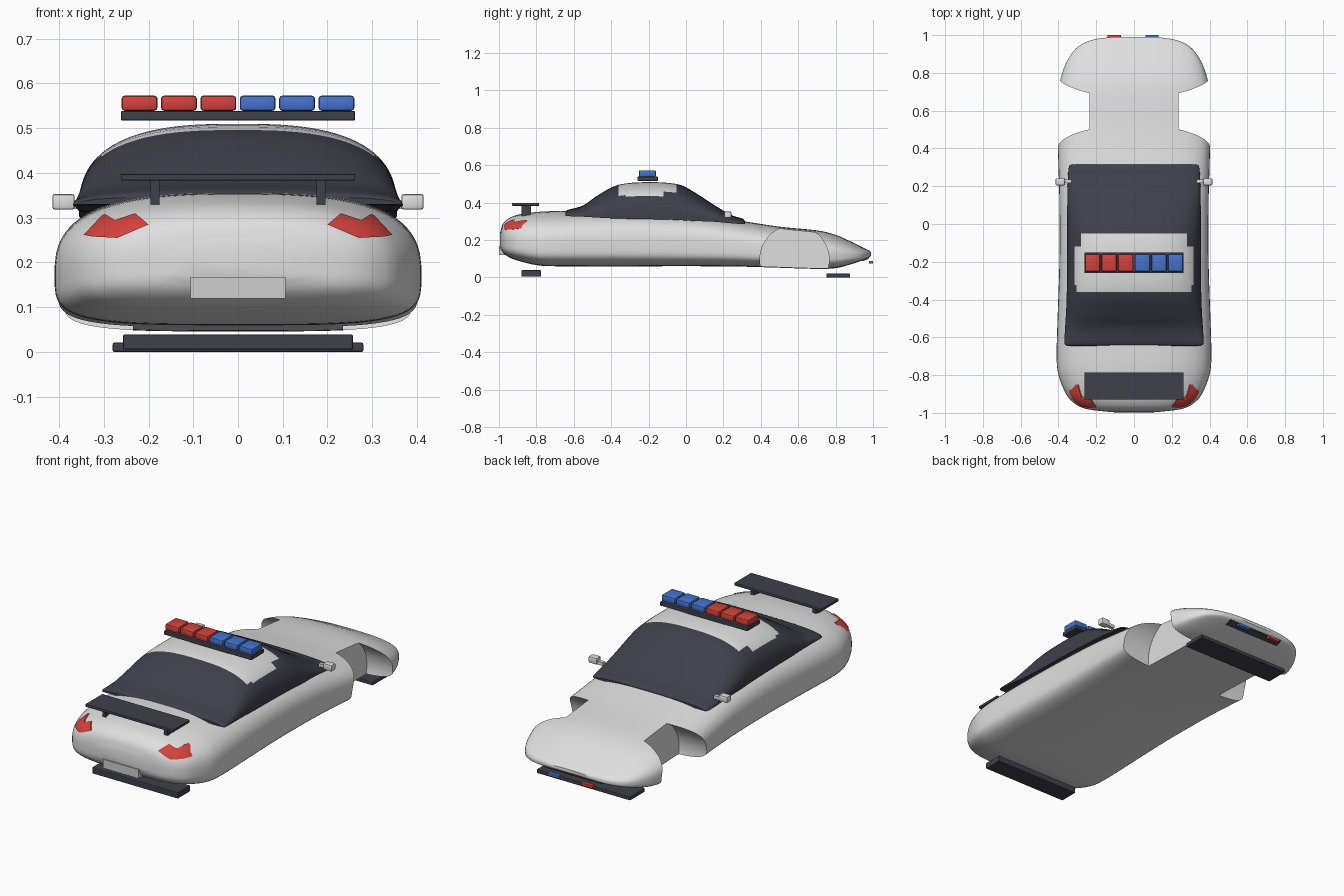
import bpy, bmesh, math
from mathutils import Vector

cube = bpy.data.objects.get("Cube")
if cube:
    bpy.data.objects.remove(cube, do_unlink=True)


def material(name, r, g, b):
    m = bpy.data.materials.new(name)
    m.use_nodes = True
    m.diffuse_color = (r, g, b, 1)
    m.node_tree.nodes["Principled BSDF"].inputs["Base Color"].default_value = (r, g, b, 1)
    return m


white = material("body white", .74, .74, .74)
dark = material("dark trim", .05, .05, .07)
red = material("signal red", .66, .055, .045)
blue = material("signal blue", .06, .17, .62)
plate_grey = material("plate grey", .62, .62, .62)


def finish(name, bm, *mats):
    bmesh.ops.recalc_face_normals(bm, faces=bm.faces)
    mesh = bpy.data.meshes.new(name)
    bm.to_mesh(mesh)
    bm.free()
    ob = bpy.data.objects.new(name, mesh)
    bpy.context.collection.objects.link(ob)
    for m in mats:
        mesh.materials.append(m)
    return ob


def activate(ob):
    bpy.ops.object.select_all(action='DESELECT')
    ob.select_set(True)
    bpy.context.view_layer.objects.active = ob


def smooth(ob, angle=35):
    activate(ob)
    bpy.ops.object.shade_smooth_by_angle(angle=math.radians(angle))


def boolean(ob, cutter, operation):
    cutter.hide_render = True
    mod = ob.modifiers.new("cut", 'BOOLEAN')
    mod.operation, mod.object, mod.solver = operation, cutter, 'EXACT'
    activate(ob)
    bpy.ops.object.modifier_apply(modifier=mod.name)
    bpy.data.objects.remove(cutter, do_unlink=True)


def box(name, x, y, z, mat, bevel=0.0):
    """Box from (min, max) ranges, with optional rounded edges."""
    bm = bmesh.new()
    bmesh.ops.create_cube(bm, size=1)
    for v in bm.verts:
        v.co = [r[0] + (c + .5) * (r[1] - r[0]) for r, c in zip((x, y, z), v.co)]
    if bevel:
        bmesh.ops.bevel(bm, geom=bm.edges[:], offset=bevel, segments=2,
                        profile=.5, affect='EDGES')
    return finish(name, bm, mat)


def spline(stations, steps=4):
    """Catmull-Rom rows through the stations."""
    pts = [Vector(s) for s in stations]
    pts = [pts[0] * 2 - pts[1]] + pts + [pts[-1] * 2 - pts[-2]]
    rows = []
    for a, b, c, d in zip(pts, pts[1:], pts[2:], pts[3:]):
        for i in range(steps):
            t = i / steps
            rows.append(b + (c - a) * t / 2 + (a * 2 - b * 5 + c * 4 - d) * t * t / 2
                        + (b * 3 - a - c * 3 + d) * t ** 3 / 2)
    return rows + [pts[-2]]


def loft(name, stations, waist, power, mats, grow=0.0, count=64):
    """Rounded-box sections; each station is (y, half width, bottom, top)."""
    bm = bmesh.new()
    loops = []
    for y, w, low, high in spline(stations):
        mid = low + waist * (high - low)
        ring = []
        for i in range(count):
            t = math.tau * (i + .5) / count
            c, s = math.cos(t), math.sin(t)
            p = power(y) if s > 0 else 4
            half = high - mid + grow if s > 0 else mid - low + grow
            ring.append(bm.verts.new((
                math.copysign(abs(c) ** (2 / p), c) * (w + grow), y * (1 + grow),
                mid + math.copysign(abs(s) ** (2 / p), s) * half)))
        loops.append(ring)
    for a, b in zip(loops, loops[1:]):
        for i in range(count):
            j = (i + 1) % count
            bm.faces.new((a[i], a[j], b[j], b[i]))
    bm.faces.new(loops[0])
    bm.faces.new(loops[-1])
    return finish(name, bm, *mats)


# Body shell, tail to nose
BODY = [(-.995, .13, .165, .235), (-.98, .25, .135, .285), (-.95, .315, .11, .315),
        (-.9, .36, .09, .335), (-.8, .4, .066, .35), (-.7, .41, .06, .355),
        (-.5, .405, .06, .355), (-.2, .395, .06, .35), (.1, .395, .06, .33),
        (.3, .4, .058, .302), (.5, .405, .052, .272), (.7, .4, .046, .252),
        (.8, .38, .05, .228), (.88, .345, .07, .193), (.94, .295, .09, .163),
        (.975, .22, .104, .146), (.99, .12, .118, .135)]


def body_shell(name, mat, grow=0.0):
    return loft(name, BODY, .38, lambda y: 2.6 + .7 * max(0, 1 - y * y) ** 2, [mat], grow)


body = body_shell("body", white)

# Wheel arches
for y, z, r in ((-.59, .095, .19), (.58, .095, .185)):
    for side in (-1, 1):
        bm = bmesh.new()
        bmesh.ops.create_cone(bm, cap_ends=True, segments=64, radius1=r, radius2=r, depth=.4)
        for v in bm.verts:
            v.co = (v.co.z + side * .435, v.co.x + y, v.co.y + z)
        boolean(body, finish("arch_cutter", bm, white), 'DIFFERENCE')
smooth(body)

# Glass cabin with a painted roof panel
CABIN = [(-.645, .355, .33, .348), (-.63, .368, .328, .362), (-.55, .365, .325, .385),
         (-.47, .36, .32, .44), (-.36, .356, .315, .496), (-.2, .355, .312, .51),
         (-.05, .355, .308, .5), (.03, .355, .303, .465), (.15, .352, .298, .388),
         (.24, .35, .29, .335), (.3, .345, .285, .316), (.315, .33, .285, .302)]
cabin = loft("cabin", CABIN, 0, lambda y: 2.7, [dark, white], count=96)
for f in cabin.data.polygons:
    c = f.center
    limit = .31 if c.y < -.13 else .285
    if -.36 < c.y < -.05 and abs(c.x) < limit and c.z > .42:
        f.material_index = 1
smooth(cabin)

# Tail lamps follow the body surface
LAMP = [(.2, .285), (.23, .31), (.275, .295), (.3, .31), (.345, .262), (.325, .258), (.27, .255)]
for side, label in ((1, "left"), (-1, "right")):
    bm = bmesh.new()
    near = [bm.verts.new((side * x, -1.1, z)) for x, z in LAMP]
    far = [bm.verts.new((side * x, -.85, z)) for x, z in LAMP]
    bm.faces.new(near)
    bm.faces.new(far)
    for i in range(len(LAMP)):
        j = (i + 1) % len(LAMP)
        bm.faces.new((near[i], near[j], far[j], far[i]))
    lamp = finish("tail_lamp_" + label, bm, red)
    boolean(lamp, body_shell("lamp_form", red, .003), 'INTERSECT')
    smooth(lamp)

# Nose grille slot
grille = box("nose_grille", (-.17, .17), (.94, .975), (.08, .112), dark)
boolean(grille, body_shell("grille_form", dark, .003), 'INTERSECT')

# Roof light bar
box("light_bar_base", (-.262, .262), (-.26, -.15), (.517, .539), dark, .004)
for i in range(6):
    x = (i - 2.5) * .088
    lens = box("light_bar_lens_%d" % (i + 1), (x - .04, x + .04), (-.252, -.16),
               (.539, .573), red if i < 3 else blue, .007)
    smooth(lens)

# Rear wing and its struts
box("rear_wing", (-.262, .262), (-.93, -.785), (.383, .398), dark, .003)
for side in (-1, 1):
    box("wing_strut", (side * .185 - .01, side * .185 + .01), (-.88, -.83), (.33, .386), dark)

# Lower trim and number plate
box("rear_skirt", (-.257, .257), (-.88, -.775), (.005, .039), dark, .004)
box("front_splitter", (-.28, .28), (.75, .877), (0, .021), dark, .004)
box("number_plate", (-.106, .106), (-1, -.95), (.12, .168), plate_grey)

# Nose signal lamps
for name, x, mat in (("nose_lamp_right", -.105, red), ("nose_lamp_left", .095, blue)):
    box(name, (x - .035, x + .035), (.978, 1), (.074, .089), mat, .002)

# Door mirrors on short arms
for side in (-1, 1):
    spans = [sorted((side * a, side * b)) for a, b in ((.365, .415), (.33, .375))]
    smooth(box("door_mirror", spans[0], (.205, .242), (.318, .353), white, .006))
    box("mirror_arm", spans[1], (.218, .236), (.32, .338), white)
